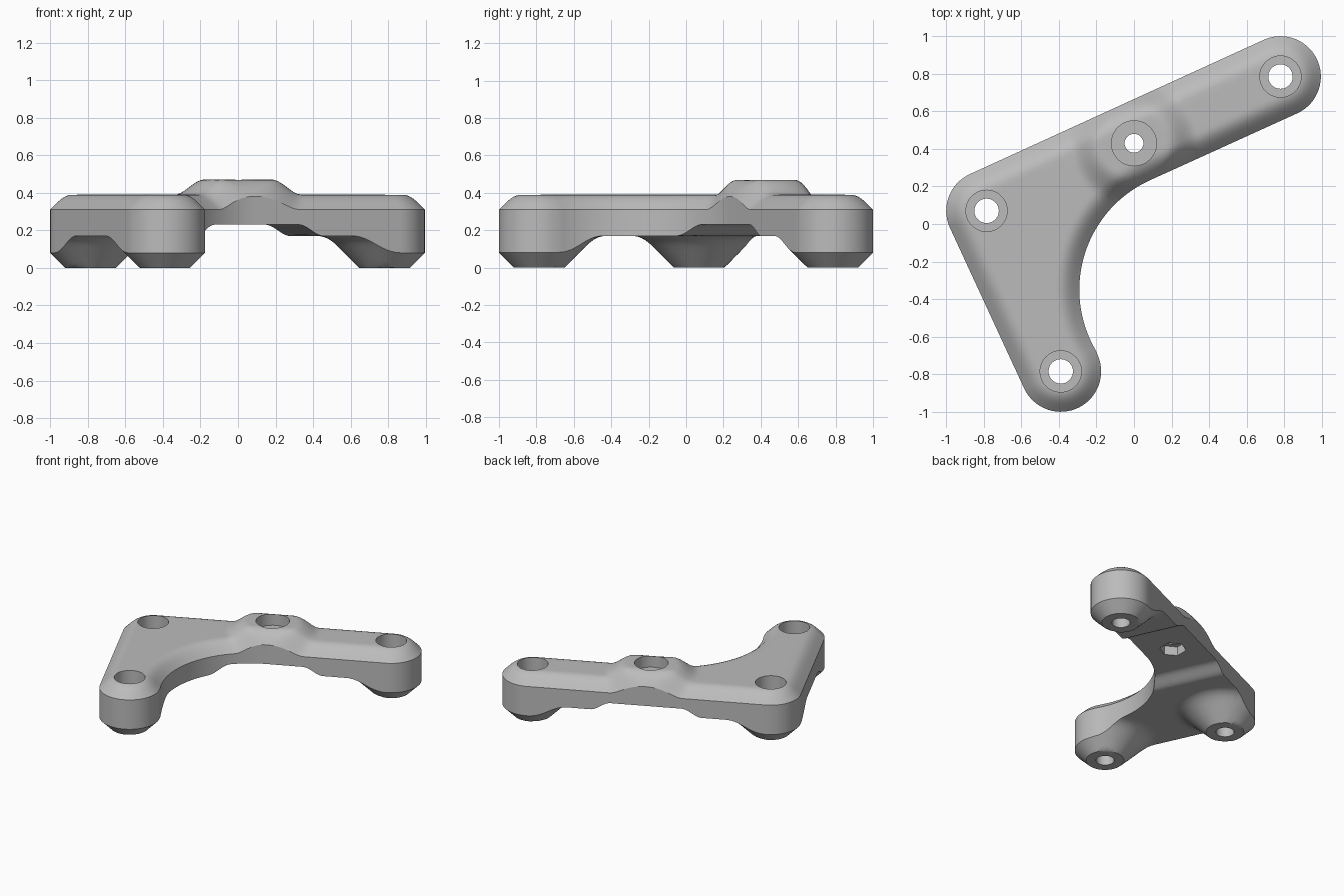
import bpy, bmesh
from math import radians, pi, cos, sin, atan2, tau
from mathutils import Vector, geometry, kdtree

cube = bpy.data.objects.get("Cube")
if cube:
    bpy.data.objects.remove(cube, do_unlink=True)

# Plan layout: three feet, a raised pad on the long arm, and the concave inner arc
CORNER, ARM_END, SHORT_END = Vector((-.785, .07)), Vector((.78, .785)), Vector((-.39, -.785))
FEET = (CORNER, ARM_END, SHORT_END)
PAD = Vector((0, .43))
ARC, ARC_R = Vector((.349, -.35)), .64
RADIUS, CHAMFER, STEP = .215, .08, .022
PLATE_TOP, PLATE_BOTTOM, PAD_RISE, RECESS_RISE = .39, .17, .08, .06
FOOT_R = RADIUS - CHAMFER
along = (ARM_END - CORNER).normalized()
across = Vector((-along.y, along.x))


def angle(v):
    return atan2(v.y, v.x)


def polar(center, r, a):
    return center + Vector((cos(a), sin(a))) * r


def outline(inset):
    """Closed outline made of tangent arcs and straight runs, moved inwards by inset."""
    up = angle(across)
    side = SHORT_END - CORNER
    left = angle(Vector((side.y, -side.x))) % tau
    inner = angle(ARC - SHORT_END)
    arcs = ((ARM_END, RADIUS, up - pi, up), (CORNER, RADIUS, up, left),
            (SHORT_END, RADIUS, left, inner + tau), (ARC, -ARC_R, inner + pi, up))
    ends = [polar(c, abs(r - inset), a) for c, r, a, _ in arcs]
    pts = []
    for i, (c, r, a, b) in enumerate(arcs):
        n = max(8, round(abs(r * (b - a)) / STEP))
        run = [polar(c, abs(r - inset), a + (b - a) * k / n) for k in range(n + 1)]
        pts += run
        nxt = ends[(i + 1) % len(ends)]
        full = arcs[(i + 1) % len(arcs)]
        gap = (polar(full[0], abs(full[1]), full[2]) - polar(c, abs(r), b)).length
        m = max(1, round(gap / STEP))
        if gap > STEP:
            pts += [run[-1].lerp(nxt, k / m) for k in range(1, m)]
        else:
            pts.pop()
    return pts


def ease(a, b, x):
    t = min(1, max(0, (x - a) / (b - a)))
    return t * t * (3 - 2 * t)


def soft_positive(x, k):
    return max(x, 0) if abs(x) >= k else (x + k) ** 2 / (4 * k)


edge = outline(0)
tree = kdtree.KDTree(len(edge))
for i, p in enumerate(edge):
    tree.insert(p.to_3d(), i)
tree.balance()


def depth(p):
    return tree.find(p.to_3d())[2]


def top_z(p):
    pad = PAD_RISE * (1 - ease(.18, .34, (p - PAD).length))
    return PLATE_TOP + pad - soft_positive(CHAMFER - depth(p), .04)


def bottom_z(p):
    recess = RECESS_RISE * (1 - ease(.26, .4, abs((p - PAD).dot(along))))
    plate = PLATE_BOTTOM + recess
    cone = max(0, min((p - f).length for f in FEET) - FOOT_R)
    return plate - soft_positive(plate - cone, .05)


# Plan mesh: outline rings, foot rings and an arm-aligned grid
points = list(edge)
border = [(i, (i + 1) % len(edge)) for i in range(len(edge))]
insets = (.02, .04, .06, CHAMFER, .1, .12)
for inset in insets:
    points += outline(inset)
for foot in FEET:
    for r in (.06, FOOT_R, .16, .19, .22, .25, .28, .31, .34):
        n = round(tau * r / STEP)
        ring = [polar(foot, r, tau * k / n) for k in range(n)]
        points += [p for p in ring if depth(p) > insets[-1] + .01 or r == .06]
for i in range(-60, 61):
    for j in range(-60, 61):
        p = PAD + (along * i + across * j) * STEP
        if depth(p) > .135 and min((p - f).length for f in FEET) > .355:
            points.append(p)
plan, _, tris, *_ = geometry.delaunay_2d_cdt(points, border, [], 1, .002)

# Bracket body: upper and lower skins joined by the side wall
bm = bmesh.new()
used = {i for t in tris for i in t}
upper = {i: bm.verts.new((*plan[i], top_z(plan[i]))) for i in used}
lower = {i: bm.verts.new((*plan[i], bottom_z(plan[i]))) for i in used}
sides = {(t[k - 1], t[k]) for t in tris for k in range(len(t))}
for t in tris:
    bm.faces.new([upper[i] for i in t])
    bm.faces.new([lower[i] for i in reversed(t)])
for a, b in sides:
    if (b, a) not in sides:
        bm.faces.new((upper[b], upper[a], lower[a], lower[b]))
bmesh.ops.recalc_face_normals(bm, faces=bm.faces)
mesh = bpy.data.meshes.new("bracket")
bm.to_mesh(mesh)
bm.free()
bracket = bpy.data.objects.new("bracket", mesh)
bpy.context.collection.objects.link(bracket)

grey = bpy.data.materials.new("mid grey")
grey.use_nodes = True
colour = (.5, .5, .5, 1)
grey.diffuse_color = colour
grey.node_tree.nodes["Principled BSDF"].inputs["Base Color"].default_value = colour
mesh.materials.append(grey)


# Screw holes, counterbores and the hexagonal nut pocket
def drill(center, r, low, high, count=48):
    bpy.ops.mesh.primitive_cylinder_add(vertices=count, radius=r, depth=high - low,
                                        location=(*center, (low + high) / 2))
    cutter = bpy.context.object
    cutter.name = "hole_cutter"
    cutter.hide_render = True
    bpy.context.view_layer.objects.active = bracket
    cut = bracket.modifiers.new("hole", "BOOLEAN")
    cut.operation, cut.solver, cut.object = "DIFFERENCE", "EXACT", cutter
    bpy.ops.object.modifier_apply(modifier=cut.name)
    bpy.data.objects.remove(cutter, do_unlink=True)


for foot in FEET:
    drill(foot, .065, -.1, .6)
    drill(foot, .11, .2, .6)
drill(PAD, .05, .1, .6)
drill(PAD, .12, .38, .6)
drill(PAD, .095, .1, .3, 6)

bpy.ops.object.select_all(action="DESELECT")
bracket.select_set(True)
bpy.context.view_layer.objects.active = bracket
bpy.ops.object.shade_smooth_by_angle(angle=radians(30))
